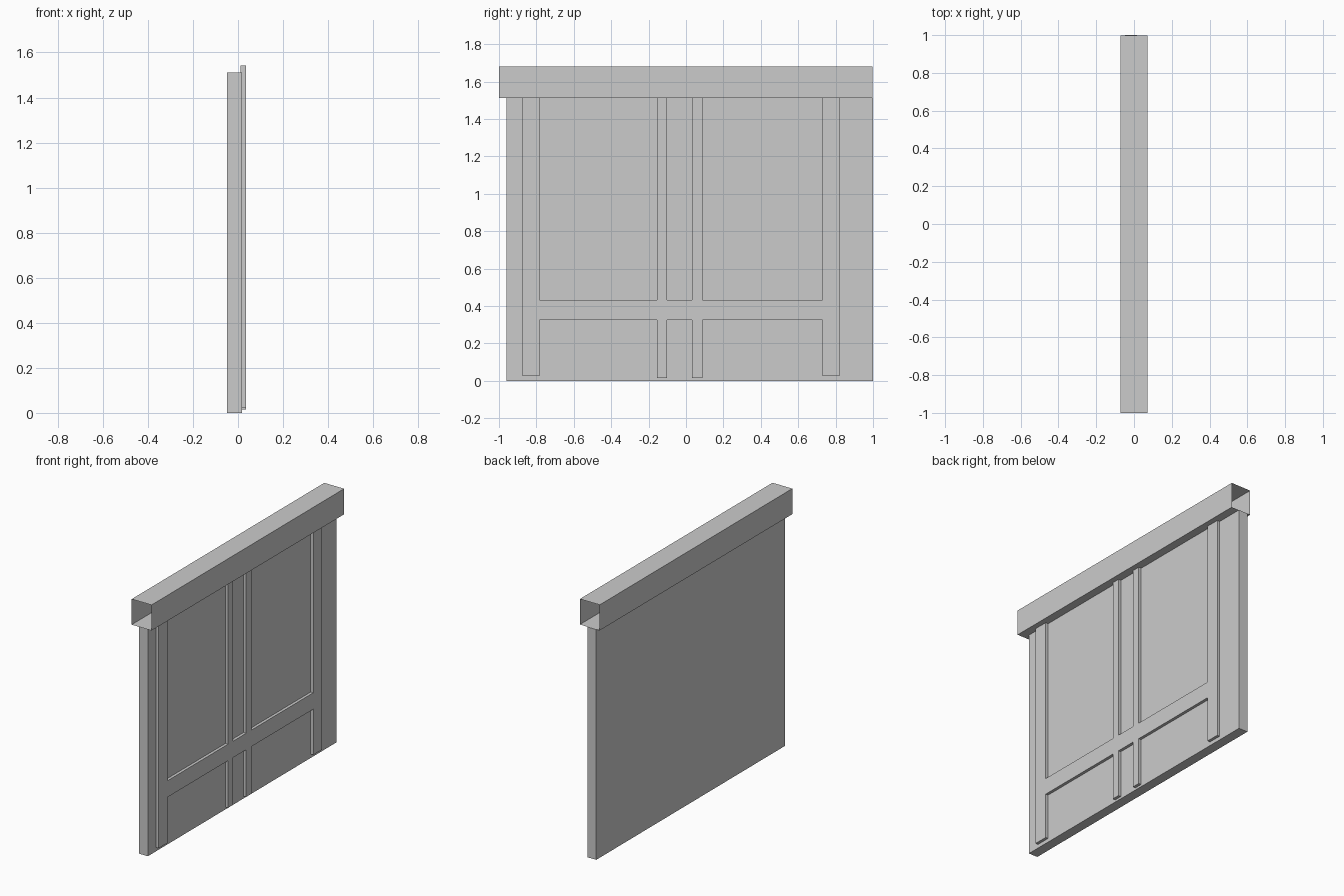
import bpy, bmesh

if "Cube" in bpy.data.objects:
    bpy.data.objects.remove(bpy.data.objects["Cube"])


def finish(bm, name):
    bmesh.ops.recalc_face_normals(bm, faces=bm.faces)
    mesh = bpy.data.meshes.new(name)
    bm.to_mesh(mesh)
    bm.free()
    obj = bpy.data.objects.new(name, mesh)
    bpy.context.collection.objects.link(obj)
    return obj


def box(name, lo, hi, open_ends=False):
    bm = bmesh.new()
    bmesh.ops.create_cube(bm, size=1)
    for v in bm.verts:
        v.co = [lo[i] if v.co[i] < 0 else hi[i] for i in range(3)]
    if open_ends:
        bm.normal_update()
        ends = [f for f in bm.faces if abs(f.normal.y) > 0.9]
        bmesh.ops.delete(bm, geom=ends, context='FACES_ONLY')
    return finish(bm, name)


# Backing slab
box("wall_panel", (-0.048, -0.96, 0), (0.017, 1.0, 1.512))

# Hollow sheet header, open at both ends
box("header_box", (-0.072, -1.0, 1.512), (0.072, 0.998, 1.68), open_ends=True)

# Raised stiles and rail, one continuous piece cut from a cell grid
ys = [-0.875, -0.782, -0.155, -0.102, 0.033, 0.087, 0.73, 0.82]
zs = [0.015, 0.025, 0.325, 0.433, 1.542]
bm = bmesh.new()
for c in range(len(ys) - 1):
    for r in range(len(zs) - 1):
        stile = c % 2 == 0 and not (r == 0 and c in (0, 6))
        if stile or r == 2:
            corners = [(ys[c], zs[r]), (ys[c + 1], zs[r]),
                       (ys[c + 1], zs[r + 1]), (ys[c], zs[r + 1])]
            bm.faces.new([bm.verts.new((0.01, y, z)) for y, z in corners])
bmesh.ops.remove_doubles(bm, verts=bm.verts, dist=1e-4)
ext = bmesh.ops.extrude_face_region(bm, geom=bm.faces[:], use_keep_orig=True)
for v in ext["geom"]:
    if isinstance(v, bmesh.types.BMVert):
        v.co.x = 0.036
finish(bm, "stile_and_rail_frame")
